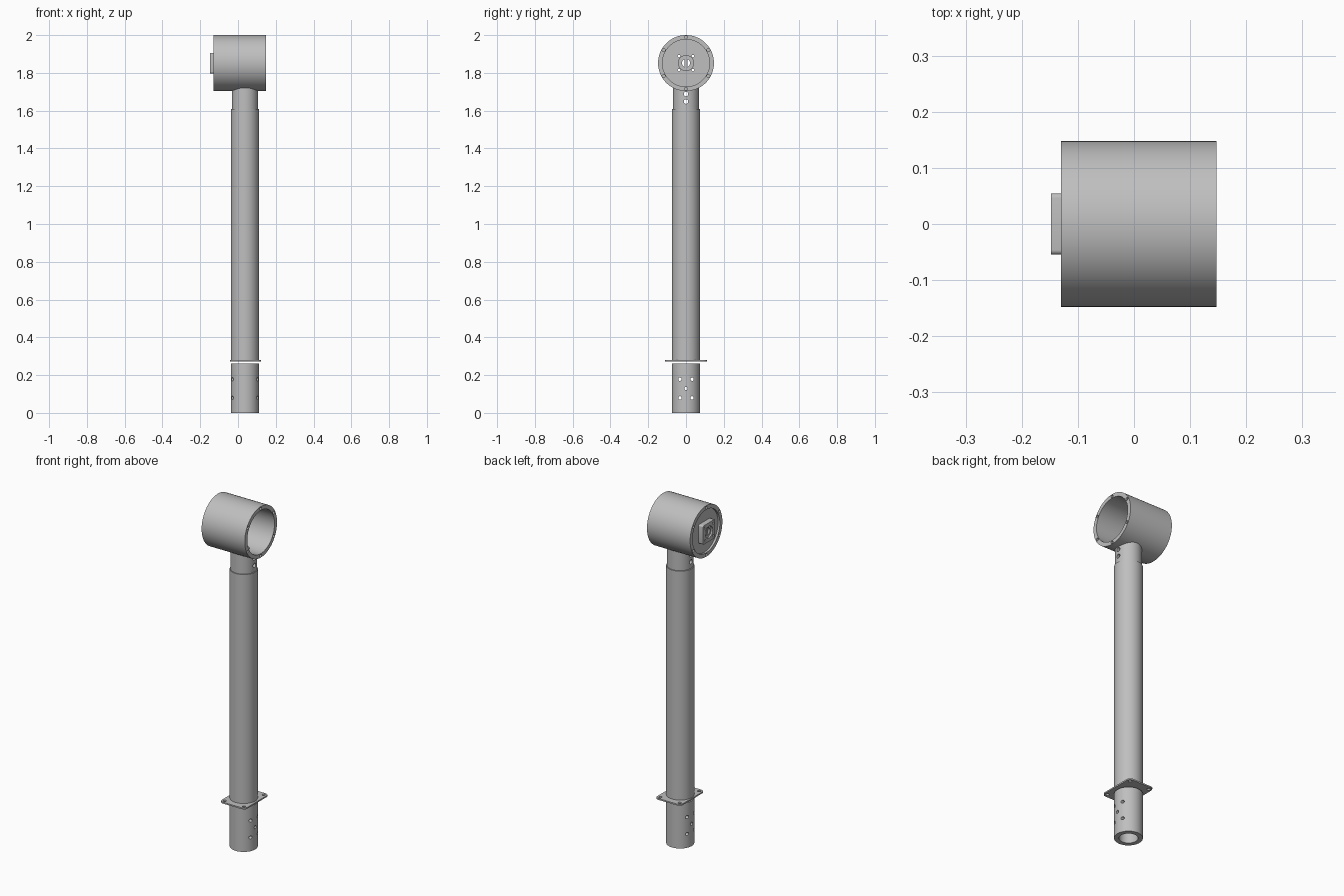
import bpy, bmesh, math
from mathutils import Matrix, Vector

if "Cube" in bpy.data.objects:
    bpy.data.objects.remove(bpy.data.objects["Cube"], do_unlink=True)

grey = bpy.data.materials.new("satin grey metal")
grey.use_nodes = True
grey.diffuse_color = (0.52, 0.52, 0.52, 1)
grey.node_tree.nodes["Principled BSDF"].inputs["Base Color"].default_value = grey.diffuse_color

AXIS_X = 0.037      # post centre line
HEAD_Z = 1.852      # head centre height
POST_R = 0.074


def rod(bm, a, b, radius, sides=64):
    """Solid cylinder from point a to point b."""
    a, b = Vector(a), Vector(b)
    d = b - a
    turn = d.to_track_quat('Z', 'Y').to_matrix().to_4x4()
    bmesh.ops.create_cone(bm, cap_ends=True, segments=sides, radius1=radius, radius2=radius,
                          depth=d.length, matrix=Matrix.Translation((a + b) / 2) @ turn)


def box(bm, centre, size):
    m = Matrix.Translation(centre) @ Matrix.Diagonal((*size, 1))
    return bmesh.ops.create_cube(bm, size=1, matrix=m)["verts"]


def to_object(bm, name):
    mesh = bpy.data.meshes.new(name)
    bm.to_mesh(mesh)
    bm.free()
    mesh.materials.append(grey)
    ob = bpy.data.objects.new(name, mesh)
    bpy.context.collection.objects.link(ob)
    return ob


def part(name, body, cuts):
    """Body solid minus each cutting rod (a, b, radius), shaded smooth."""
    ob = to_object(body, name)
    bpy.context.view_layer.objects.active = ob
    for a, b, radius in cuts:
        bm = bmesh.new()
        rod(bm, a, b, radius, 64 if radius > 0.03 else 20)
        cutter = to_object(bm, "cutter")
        cutter.hide_render = True
        mod = ob.modifiers.new("cut", 'BOOLEAN')
        mod.operation, mod.solver, mod.object = 'DIFFERENCE', 'EXACT', cutter
        bpy.ops.object.modifier_apply(modifier=mod.name)
        bpy.data.objects.remove(cutter, do_unlink=True)
    bpy.ops.object.select_all(action='DESELECT')
    ob.select_set(True)
    bpy.ops.object.shade_smooth_by_angle(angle=math.radians(30))
    return ob


def post(name, z0, z1, radius, bore, holes=()):
    """Hollow upright tube with cross holes at (y, z, radius)."""
    bm = bmesh.new()
    rod(bm, (AXIS_X, 0, z0), (AXIS_X, 0, z1), radius)
    cuts = [((AXIS_X, 0, z0 - 0.1), (AXIS_X, 0, z1 + 0.1), bore)]
    cuts += [((AXIS_X - 0.1, y, z), (AXIS_X + 0.1, y, z), r) for y, z, r in holes]
    return part(name, bm, cuts)


# Lower sleeve, main tube and neck
post("lower_sleeve", 0, 0.262, POST_R, 0.049,
     [(y, z, 0.009) for y in (-0.032, 0.032) for z in (0.08, 0.178)] + [(0, 0.129, 0.009)])
post("main_tube", 0.278, 1.61, POST_R, 0.055)
post("neck", 1.6, 1.725, 0.069, 0.05, [(0, 1.648, 0.012), (0, 1.688, 0.012)])

# Mounting flange with rounded corners and a hole in each
bm = bmesh.new()
box(bm, (AXIS_X + 0.003, 0, 0.277), (0.164, 0.22, 0.008))
uprights = [e for e in bm.edges if abs(e.verts[0].co.z - e.verts[1].co.z) > 0.005]
bmesh.ops.bevel(bm, geom=uprights, offset=0.022, segments=6, profile=0.5, affect='EDGES')
cuts = [((AXIS_X, 0, 0.2), (AXIS_X, 0, 0.35), 0.055)]
for sx in (-1, 1):
    for sy in (-1, 1):
        x, y = AXIS_X + 0.003 + sx * 0.062, sy * 0.09
        cuts.append(((x, y, 0.2), (x, y, 0.35), 0.009))
part("mounting_flange", bm, cuts)

# Head housing: open at the left, recessed end wall at the right
bm = bmesh.new()
rod(bm, (-0.13, 0, HEAD_Z), (0.147, 0, HEAD_Z), 0.148, 96)
cuts = [((-0.105, 0, HEAD_Z), (0.2, 0, HEAD_Z), 0.125),
        ((-0.2, 0, HEAD_Z), (-0.118, 0, HEAD_Z), 0.125),
        ((-0.2, 0, HEAD_Z), (0, 0, HEAD_Z), 0.04),
        ((AXIS_X, 0, 1.68), (AXIS_X, 0, 1.8), 0.03)]
for i in range(6):
    a = math.radians(30 + 60 * i)
    y, z = 0.1365 * math.cos(a), HEAD_Z + 0.1365 * math.sin(a)
    cuts.append(((0.115, y, z), (0.2, y, z), 0.008))
    cuts.append(((-0.2, y, z), (-0.1, y, z), 0.008))
corner_holes = [((-0.2, y, HEAD_Z + z), (0, y, HEAD_Z + z), 0.007)
                for y in (-0.037, 0.037) for z in (-0.037, 0.037)]
part("head_housing", bm, cuts + corner_holes)

# Square connector on the end wall
bm = bmesh.new()
box(bm, (-0.133, 0, HEAD_Z), (0.03, 0.109, 0.109))
lengthwise = [e for e in bm.edges if abs(e.verts[0].co.x - e.verts[1].co.x) > 0.01]
bmesh.ops.bevel(bm, geom=lengthwise, offset=0.008, segments=4, profile=0.5, affect='EDGES')
part("connector_block", bm, corner_holes + [
    ((-0.2, 0, HEAD_Z), (-0.138, 0, HEAD_Z), 0.034),
    ((-0.2, 0, HEAD_Z), (0, 0, HEAD_Z), 0.022)])

# Bar across the connector bore
bm = bmesh.new()
box(bm, (-0.13, 0, HEAD_Z), (0.012, 0.014, 0.046))
part("connector_bar", bm, [])
